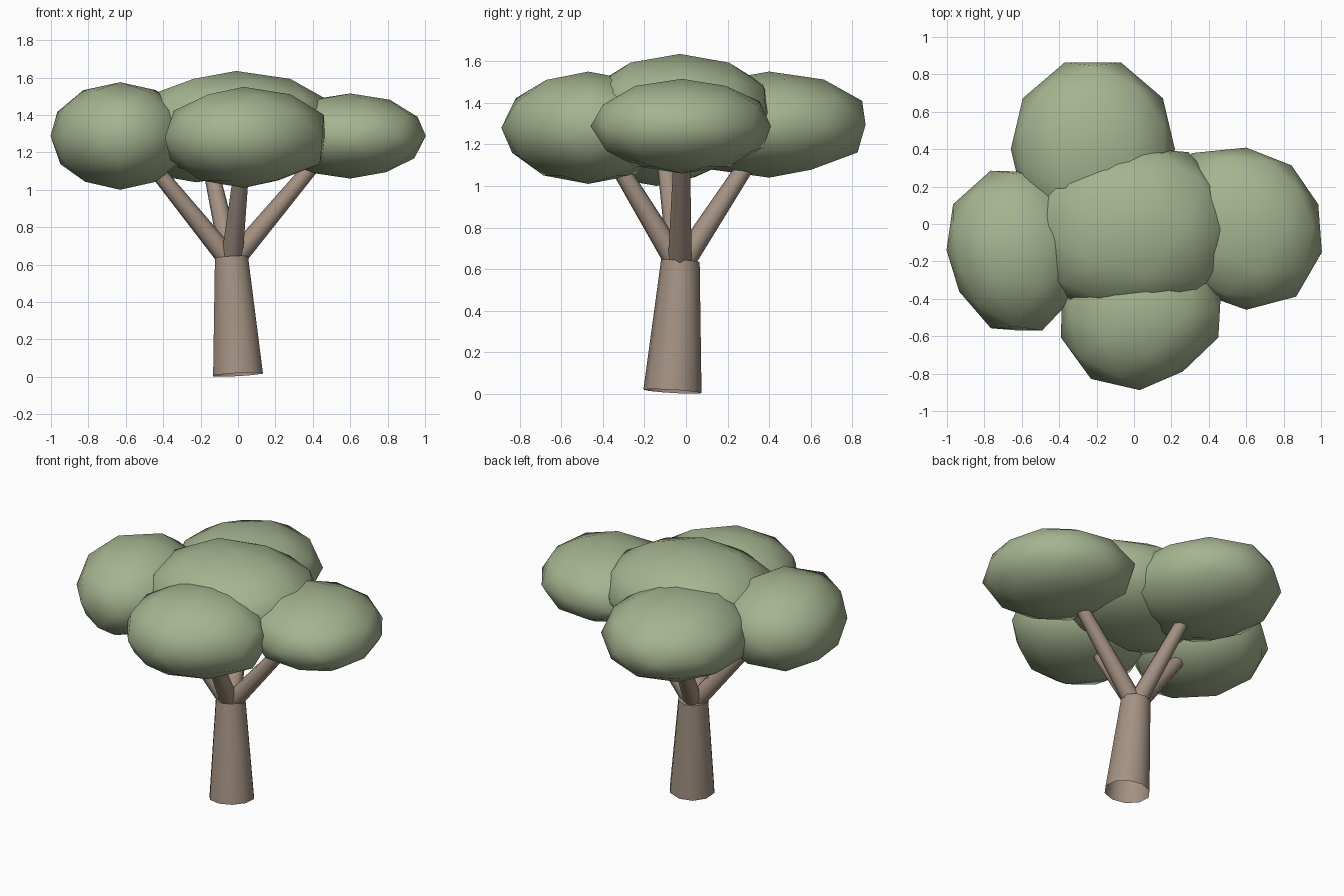
import bpy, bmesh, math
from mathutils import Vector, Matrix

cube = bpy.data.objects.get("Cube")
if cube:
    bpy.data.objects.remove(cube, do_unlink=True)


def make_material(name, rgb):
    mat = bpy.data.materials.new(name)
    mat.use_nodes = True
    mat.diffuse_color = (*rgb, 1)
    mat.node_tree.nodes["Principled BSDF"].inputs["Base Color"].default_value = (*rgb, 1)
    return mat


bark = make_material("bark brown", (0.37, 0.285, 0.225))
leaf = make_material("leaf green", (0.38, 0.46, 0.28))


def finish(bm, name, mat):
    bmesh.ops.recalc_face_normals(bm, faces=bm.faces)
    mesh = bpy.data.meshes.new(name)
    bm.to_mesh(mesh)
    bm.free()
    mesh.materials.append(mat)
    obj = bpy.data.objects.new(name, mesh)
    bpy.context.collection.objects.link(obj)
    bpy.ops.object.select_all(action='DESELECT')
    obj.select_set(True)
    bpy.context.view_layer.objects.active = obj


def limb(name, start, end, r_start, r_end, sides):
    """Tapered tube from start to end, open at the start."""
    start, end = Vector(start), Vector(end)
    axis = end - start
    bm = bmesh.new()
    bmesh.ops.create_cone(bm, cap_ends=True, segments=sides, radius1=r_start,
                          radius2=r_end, depth=axis.length)
    bm.normal_update()
    bottom = [f for f in bm.faces if f.normal.z < -0.9]
    bmesh.ops.delete(bm, geom=bottom, context='FACES_ONLY')
    turn = Vector((0, 0, 1)).rotation_difference(axis).to_matrix().to_4x4()
    bm.transform(Matrix.Translation((start + end) / 2) @ turn)
    finish(bm, name, bark)
    bpy.ops.object.shade_smooth_by_angle(angle=math.radians(50))


def foliage(name, centre, z_low, z_high, radii, spin=0):
    """Low-poly ball whose plan outline follows radii, counter-clockwise from +x."""
    bm = bmesh.new()
    bmesh.ops.create_icosphere(bm, subdivisions=2, radius=1)
    bm.transform(Matrix.Rotation(math.radians(spin), 4, 'Z'))
    count = len(radii)
    for v in bm.verts:
        step = (math.atan2(v.co.y, v.co.x) / math.tau * count) % count
        i = int(step) % count
        reach = radii[i] + (radii[(i + 1) % count] - radii[i]) * (step - int(step))
        v.co.x = centre[0] + v.co.x * reach * 1.02
        v.co.y = centre[1] + v.co.y * reach * 1.02
        v.co.z = (z_low + z_high) / 2 + v.co.z * (z_high - z_low) / 2
    finish(bm, name, leaf)
    bpy.ops.object.shade_smooth()


# Trunk, leaning slightly
limb("trunk", (0, -0.065, 0.012), (-0.035, -0.027, 0.64), 0.14, 0.093, 10)

# Four branches spreading from the trunk top
tips = {
    "right_branch": (-0.45, -0.10, 1.12),
    "left_branch": (0.40, -0.02, 1.13),
    "front_branch": (0.02, -0.34, 1.12),
    "back_branch": (-0.15, 0.31, 1.13),
}
for name, tip in tips.items():
    limb(name, (-0.035, -0.03, 0.61), tip, 0.058, 0.04, 8)

# Foliage clumps
foliage("right_foliage", (-0.63, -0.14), 1.0, 1.575,
        (0.36, 0.40, 0.45, 0.42, 0.365, 0.37, 0.47, 0.40), 18)
foliage("left_foliage", (0.60, -0.02), 1.06, 1.515,
        (0.395, 0.40, 0.42, 0.50, 0.43, 0.42, 0.43, 0.45))
foliage("front_foliage", (0.03, -0.47), 1.01, 1.55,
        (0.47, 0.42, 0.42, 0.42, 0.43, 0.44, 0.41, 0.38))
foliage("back_foliage", (-0.22, 0.40), 1.04, 1.55,
        (0.43, 0.46, 0.49, 0.46, 0.43, 0.46, 0.51, 0.50), 18)
foliage("crown_foliage", (-0.01, -0.03), 1.07, 1.635,
        (0.54, 0.52, 0.43, 0.52, 0.55, 0.52, 0.43, 0.52))
